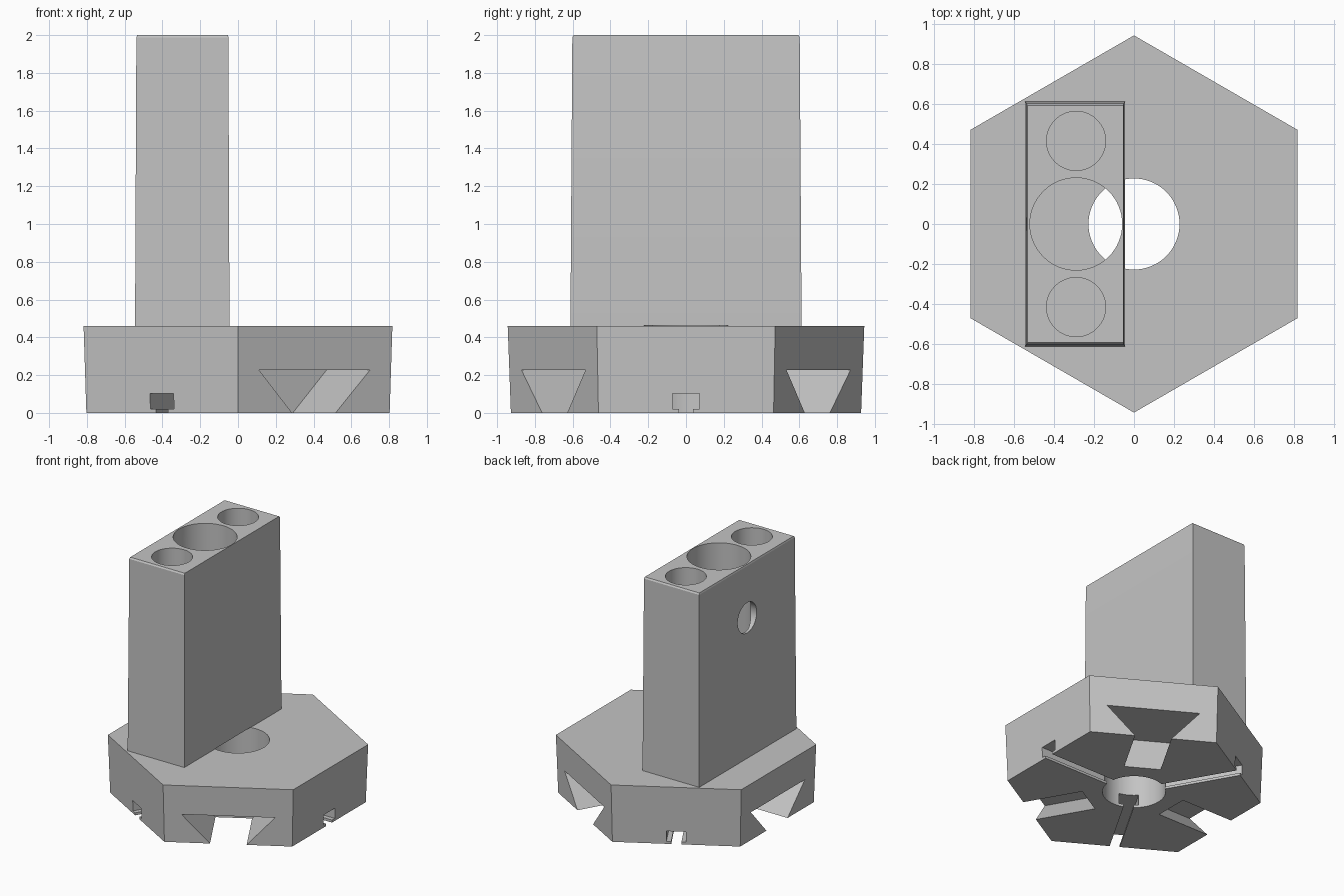
import bpy
import bmesh
from math import cos, sin, radians, pi
from mathutils import Matrix

cube = bpy.data.objects.get("Cube")
if cube:
    bpy.data.objects.remove(cube, do_unlink=True)

grey = bpy.data.materials.new("plain_grey")
grey.use_nodes = True
colour = (0.55, 0.55, 0.55, 1)
grey.diffuse_color = colour
grey.node_tree.nodes["Principled BSDF"].inputs["Base Color"].default_value = colour


def loft(name, rings):
    """Closed solid through rings of equal point count."""
    bm = bmesh.new()
    loops = [[bm.verts.new(p) for p in ring] for ring in rings]
    n = len(loops[0])
    for a, b in zip(loops, loops[1:]):
        for i in range(n):
            j = (i + 1) % n
            bm.faces.new((a[i], a[j], b[j], b[i]))
    bm.faces.new(loops[0][::-1])
    bm.faces.new(loops[-1])
    bmesh.ops.recalc_face_normals(bm, faces=bm.faces)
    mesh = bpy.data.meshes.new(name)
    bm.to_mesh(mesh)
    bm.free()
    mesh.materials.append(grey)
    obj = bpy.data.objects.new(name, mesh)
    bpy.context.collection.objects.link(obj)
    return obj


def circle(x, y, z, r, n=64, start=0.0):
    return [(x + r * cos(start + 2 * pi * i / n),
             y + r * sin(start + 2 * pi * i / n), z) for i in range(n)]


def rect(x0, x1, y, z):
    return [(x0, -y, z), (x1, -y, z), (x1, y, z), (x0, y, z)]


def slot(name, half, inner, outer, angle):
    """Symmetric slot profile (half width, z) swept outward at an angle."""
    profile = half + [(-t, z) for t, z in reversed(half)]
    obj = loft(name, [[(r, t, z) for t, z in profile] for r in (inner, outer)])
    obj.data.transform(Matrix.Rotation(radians(angle), 4, "Z"))
    return obj


def combine(target, other, operation):
    """Apply a boolean and discard the helper."""
    other.hide_render = True
    mod = target.modifiers.new("boolean", "BOOLEAN")
    mod.operation = operation
    mod.solver = "EXACT"
    mod.object = other
    bpy.context.view_layer.objects.active = target
    bpy.ops.object.modifier_apply(modifier=mod.name)
    bpy.data.objects.remove(other, do_unlink=True)


# Hexagonal foot with slightly drafted sides
stand = loft("hexagonal_stand", [circle(0, 0, 0, 0.927, 6, pi / 6),
                                 circle(0, 0, 0.46, 0.944, 6, pi / 6)])

# Tapered block tower with a fine top chamfer
tower = loft("tower", [rect(-0.545, -0.045, 0.612, 0.3),
                       rect(-0.545, -0.045, 0.612, 0.46),
                       rect(-0.538, -0.051, 0.602, 1.988),
                       rect(-0.534, -0.053, 0.594, 2.0)])
combine(stand, tower, "UNION")

# Central hole through the foot
combine(stand, loft("centre_hole", [circle(0, 0, -0.1, 0.228),
                                    circle(0, 0, 0.462, 0.228)]), "DIFFERENCE")

# Three upright bores in the tower
for y, r in ((-0.416, 0.148), (0, 0.231), (0.416, 0.148)):
    bore = loft("bore", [circle(-0.29, y, 0.458, r), circle(-0.29, y, 2.1, r)])
    combine(stand, bore, "DIFFERENCE")

# Round window from the right side into the middle bore
window = loft("window", [[(x, y, z) for y, z, _ in circle(0, 1.577, 0, 0.12, 48)]
                         for x in (-0.7, -0.3)])
combine(stand, window, "DIFFERENCE")

# Dovetail and T slots alternate around the foot
dovetail = [(0.133, -0.1), (0.133, 0), (0.34, 0.228)]
tee = [(0.037, -0.1), (0.037, 0.02), (0.072, 0.02), (0.072, 0.103)]
for angle in (0, 120, 240):
    combine(stand, slot("tee_slot", tee, 0.12, 1.0, angle), "DIFFERENCE")
    combine(stand, slot("dovetail_slot", dovetail, 0.35, 1.0, angle + 60), "DIFFERENCE")

# Round walls smooth, corners sharp
bpy.ops.object.select_all(action="DESELECT")
stand.select_set(True)
bpy.context.view_layer.objects.active = stand
bpy.ops.object.shade_smooth_by_angle(angle=radians(15))
